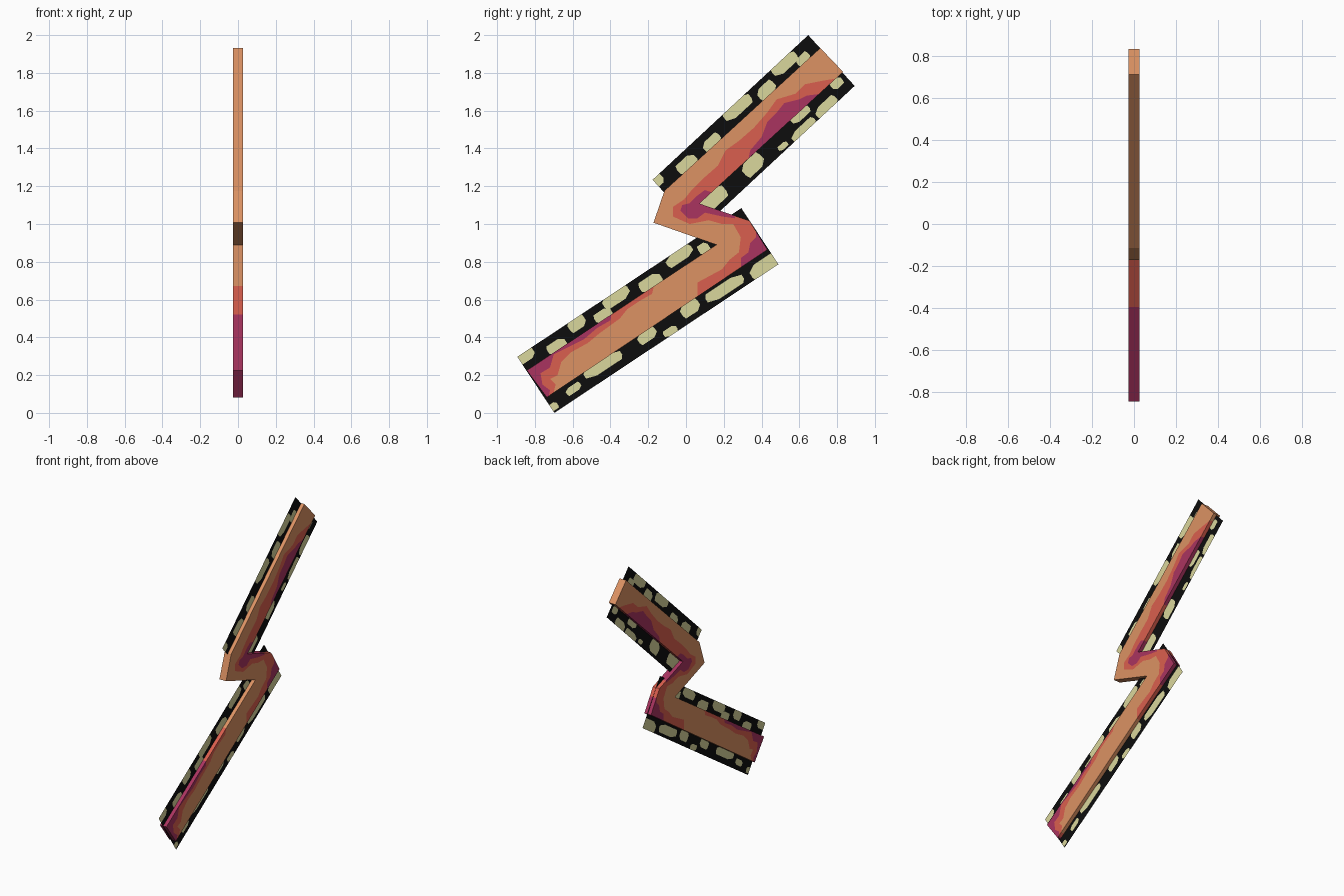
import bpy, bmesh
from mathutils import Vector
from mathutils.geometry import delaunay_2d_cdt

if "Cube" in bpy.data.objects:
    bpy.data.objects.remove(bpy.data.objects["Cube"])

# All outlines are (y, z) in hundredths of a unit
THICK = 0.052


def srgb(r, g, b):
    lin = [c / 12.92 if c <= 0.04045 else ((c + 0.055) / 1.055) ** 2.4
           for c in (r / 255, g / 255, b / 255)]
    return (*lin, 1)


def material(name, *rgb):
    m = bpy.data.materials.new(name)
    m.diffuse_color = srgb(*rgb)
    m.use_nodes = True
    m.node_tree.nodes["Principled BSDF"].inputs["Base Color"].default_value = m.diffuse_color
    return m


orange = material("orange", 220, 146, 99)
red = material("coral_red", 218, 95, 78)
plum = material("plum", 170, 52, 96)
black = material("black", 13, 13, 13)
cream = material("cream", 218, 215, 156)


def inside(p, poly):
    """Even-odd test of point p against a polygon."""
    hit = False
    for a, b in zip(poly, poly[1:] + poly[:1]):
        if (a.y > p.y) != (b.y > p.y) and p.x < a.x + (b.x - a.x) * (p.y - a.y) / (b.y - a.y):
            hit = not hit
    return hit


def painted_sheet(name, outline, patches, mats):
    """Flat sheet at x = 0, cut along patches; patches are (material index, polygon)."""
    polys = [[Vector(p) / 100 for p in poly] for poly in [outline] + [p for _, p in patches]]
    verts, edges = [], []
    for poly in polys:
        k, n = len(verts), len(poly)
        edges += [(k + i, k + (i + 1) % n) for i in range(n)]
        verts += poly
    vs, _, fs, *_ = delaunay_2d_cdt(verts, edges, [], 0, 1e-5)
    bm = bmesh.new()
    bv = [bm.verts.new((0, v.x, v.y)) for v in vs]
    for f in fs:
        mid = sum((vs[i] for i in f), Vector((0, 0))) / len(f)
        if inside(mid, polys[0]):
            face = bm.faces.new([bv[i] for i in f])
            face.material_index = max([m for (m, _), poly in zip(patches, polys[1:])
                                       if inside(mid, poly)], default=0)
    bmesh.ops.delete(bm, geom=[v for v in bm.verts if not v.link_faces], context='VERTS')
    bm.normal_update()
    bmesh.ops.reverse_faces(bm, faces=[f for f in bm.faces if f.normal.x < 0])
    me = bpy.data.meshes.new(name)
    bm.to_mesh(me)
    bm.free()
    for m in mats:
        me.materials.append(m)
    ob = bpy.data.objects.new(name, me)
    bpy.context.collection.objects.link(ob)
    return ob


# Zigzag body: upper arm, short link, lower arm
body_outline = [(71.1, 193.2), (-11.4, 117.6), (-17.2, 100.7), (16.1, 89), (-84.3, 22.5),
                (-73.7, 8.2), (43.1, 86.4), (33.6, 101.7), (7.1, 110.8), (83.2, 180.5)]

# Red bands: along the upper arm and link, and along the lower arm
red_upper = [(80, 177), (73, 176), (63, 174), (58, 169), (48, 166), (43, 159), (36, 151),
             (28, 144), (21, 139), (17, 131), (9, 124), (3, 118), (-1, 113), (-7, 109),
             (-7, 104), (2, 100), (12, 102), (19, 100), (25, 100), (29, 93), (28, 85),
             (23, 81), (19, 76), (6, 69), (6, 60), (18, 60), (60, 86), (92, 166)]
red_lower = [(-16, 71), (-18, 63), (-25, 59), (-31, 55), (-35, 50), (-46, 42), (-52, 37),
             (-61, 32), (-66, 27), (-68, 20), (-72, 18), (-69, 15), (-71, 7), (-93, 10), (-91, 30)]
# Plum cores inside the red bands
plum_upper = [(33, 134), (34, 139), (40, 146), (43, 154), (48, 159), (52, 164), (60, 166),
              (64, 168), (72, 169), (80, 160)]
plum_bend = [(-3, 107), (-2, 110), (2, 111), (6, 115), (10, 118), (13, 117), (19, 108),
             (26, 105), (26, 103), (19, 104), (10, 106), (6, 103), (1, 103)]
plum_corner = [(37, 98), (37, 93), (34, 90), (33, 85), (29, 82), (29, 76), (47, 84), (41, 97)]
plum_lower = [(-39, 55), (-40, 49), (-47, 45), (-54, 39), (-62, 35), (-70, 31), (-72, 24),
              (-77, 21), (-76, 15), (-72, 12), (-73, 6), (-93, 12), (-91, 28)]

body = painted_sheet(
    "zigzag_body", body_outline,
    [(1, red_upper), (1, red_lower), (2, plum_upper), (2, plum_bend),
     (2, plum_corner), (2, plum_lower)], [orange, red, plum])
solid = body.modifiers.new("thickness", 'SOLIDIFY')
solid.thickness = THICK
solid.offset = 0


def blobs(start, end, inner, spots):
    """Cream spots along the edge start-end; each is (from, to, depth from, depth to)."""
    a = Vector(start)
    u = (Vector(end) - a).normalized()
    n = (Vector(inner) - a).normalized()
    out = []
    for i, (s0, s1, t0, t1) in enumerate(spots):
        ds, dt = (s1 - s0) * 0.16, (t1 - t0) * 0.3
        k = ds * (0.6 if i % 2 else -0.6)
        shape = [(s0 + ds - k, t0), (s1 - ds - k, t0), (s1, t0 + dt), (s1, t1 - dt),
                 (s1 - ds + k, t1), (s0 + ds + k, t1), (s0, t1 - dt), (s0, t0 + dt)]
        out.append((1, [a + u * s + n * t for s, t in shape]))
    return out


# Spotted thin fins running past both edges of each arm: corners, top spots, bottom spots
fins = {
    "upper_fin": ([(-17.7, 123.4), (64.7, 200), (89.3, 173.1), (6.9, 96.5)],
                  [(-1, 5, -1, 5), (13, 25, 3, 10), (31, 42, 4, 10), (50, 68, -1, 6),
                   (71, 82, 3, 10), (85, 101, -1, 6), (98, 106, 5, 10)],
                  [(8, 25, 3, 12), (38, 51, 2, 10), (60, 66, 1, 4), (69, 85, -1, 4),
                   (75, 87, 6, 11), (87, 101, -1, 5), (103, 110, 5, 10)]),
    "lower_fin": ([(-89.3, 29.7), (29.3, 108.4), (48.9, 78.7), (-69.7, 0)],
                  [(-1, 9, -1, 5), (15, 26, 4, 10), (31, 41, -1, 6), (45, 55, 4, 10),
                   (53, 69, -1, 6), (74, 87, 3, 10), (93, 109, 0, 6), (111, 117, 4, 10)],
                  [(-1, 4, 1, 5), (11, 20, 3, 7), (24, 47, 4, 10), (58, 69, 4, 10),
                   (71, 79, 0, 4), (85, 96, 3, 10), (100, 123, 2, 8), (127, 144, -1, 7)]),
}
for name, (c, top, bottom) in fins.items():
    spots = blobs(c[0], c[1], c[3], top) + blobs(c[3], c[2], c[0], bottom)
    painted_sheet(name, c, spots, [black, cream])
